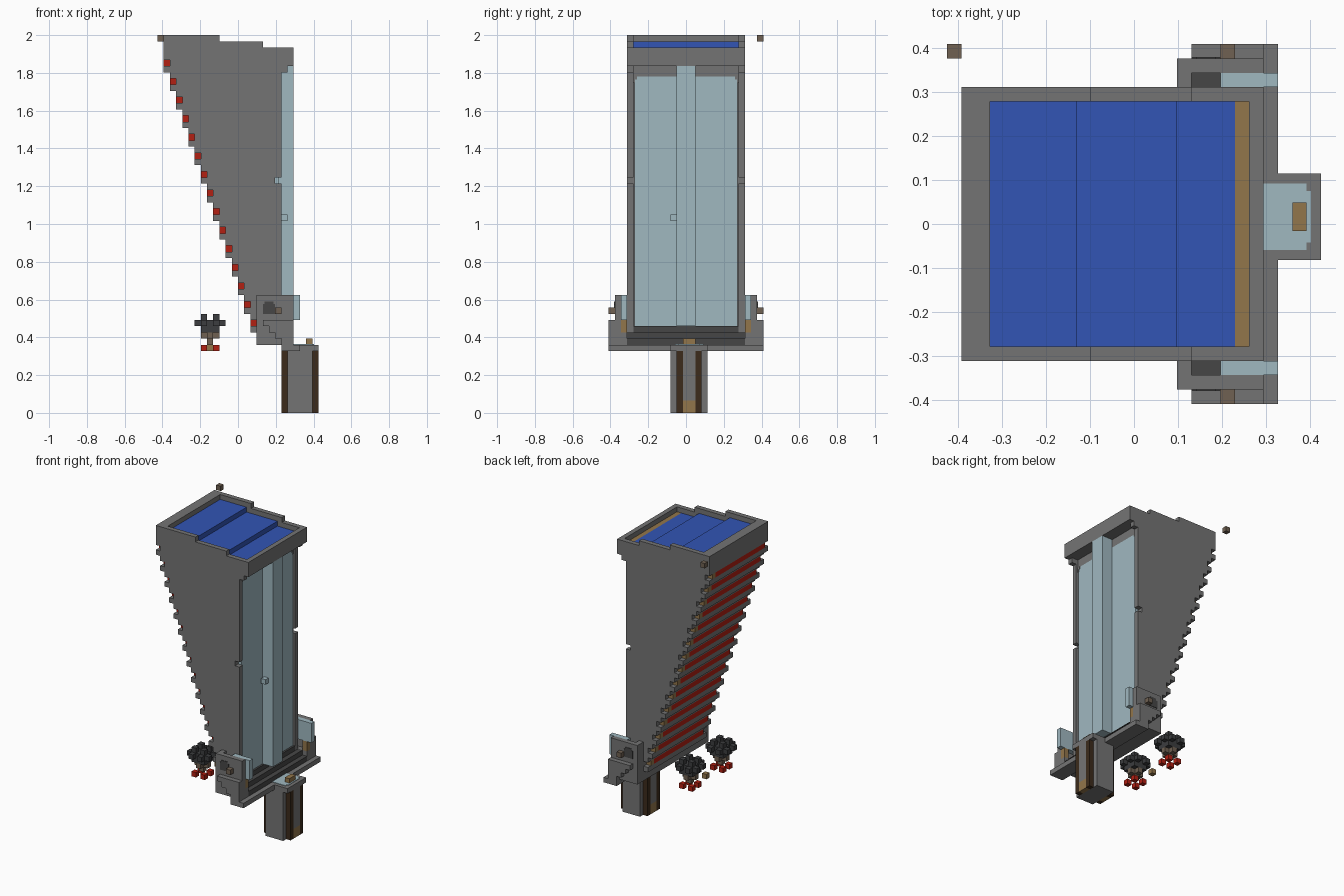
import bpy
import bmesh

cube = bpy.data.objects.get("Cube")
if cube:
    bpy.data.objects.remove(cube, do_unlink=True)

V = 2 / 61           # one block
NX, NY = 26, 25      # footprint in blocks


def material(name, rgb):
    m = bpy.data.materials.new(name)
    m.use_nodes = True
    m.diffuse_color = (*rgb, 1)
    m.node_tree.nodes["Principled BSDF"].inputs["Base Color"].default_value = (*rgb, 1)
    return m


STONE = material("grey stone", (.175, .175, .175))
DARK = material("dark stone", (.062, .062, .062))
IRON = material("iron grey", (.045, .047, .05))
BLUE = material("roof blue", (.032, .09, .46))
GLASS = material("pale glass", (.35, .48, .53))
TAN = material("tan wood", (.29, .18, .07))
BROWN = material("dark brown wood", (.045, .024, .011))
RED = material("red", (.45, .014, .006))
DUST = material("brown grey", (.16, .12, .085))


def finish(bm, name, mat):
    bmesh.ops.recalc_face_normals(bm, faces=bm.faces)
    me = bpy.data.meshes.new(name)
    bm.to_mesh(me)
    bm.free()
    me.materials.append(mat)
    ob = bpy.data.objects.new(name, me)
    bpy.context.collection.objects.link(ob)
    return ob


def point(i, j, k):
    return ((i - NX / 2) * V, (j - NY / 2) * V, k * V)


def boxes(name, mat, *cells):
    """Blocks given as (x0, x1, y0, y1, z0, z1) in block units."""
    bm = bmesh.new()
    for x0, x1, y0, y1, z0, z1 in cells:
        vs = bmesh.ops.create_cube(bm, size=1)["verts"]
        for v in vs:
            v.co = point(x1 if v.co.x > 0 else x0, y1 if v.co.y > 0 else y0,
                         z1 if v.co.z > 0 else z0)
    return finish(bm, name, mat)


def both_sides(name, mat, *cells):
    """Blocks on the -y side, repeated on the +y side."""
    boxes("right_" + name, mat, *cells)
    boxes("left_" + name, mat, *[(a, b, NY - d, NY - c, e, f) for a, b, c, d, e, f in cells])


def prism(name, mat, outline, j0, j1):
    """Side outline in (x, z) blocks, extruded along y."""
    bm = bmesh.new()
    f = bm.faces.new([bm.verts.new(point(i, j0, k)) for i, k in outline])
    new = bmesh.ops.extrude_face_region(bm, geom=[f])["geom"]
    for v in new:
        if isinstance(v, bmesh.types.BMVert):
            v.co.y += (j1 - j0) * V
    return finish(bm, name, mat)


# Overhanging stair outline, notched at each coloured row
STEPS = 15
stair = []
for n in reversed(range(STEPS)):
    x, z = 1 + n, 55 - 3 * n
    stair += [(x, z), (x, z + 1), (x + 1, z + 1), (x + 1, z + 2), (x, z + 2)]
    stair.append((x, z + 3))

# Tower core and the two side walls
prism("tower_core", STONE, stair[:-1] + [(1, 57), (19, 57), (19, 13)], 4, 21)
wall = stair[:-1] + [(1, 61), (10, 61), (10, 60), (17, 60), (17, 59), (22, 59), (22, 56),
                     (21, 56), (21, 55), (20, 55), (20, 38), (19, 38), (19, 37), (20, 37), (20, 13)]
prism("right_wall", STONE, wall, 3, 4)
prism("left_wall", STONE, wall, 21, 22)
boxes("red_rows", RED, *[(1 + n, 2 + n, 4, 20, 56 - 3 * n, 57 - 3 * n) for n in range(STEPS)])
boxes("row_end_blocks", TAN, *[(1 + n, 2 + n, 20, 21, 56 - 3 * n, 57 - 3 * n) for n in range(STEPS)])

# Roof: three stepped panels inside a rim
boxes("roof_panels", BLUE, (3, 9, 4, 21, 57, 60), (9, 16, 4, 21, 57, 59), (16, 20, 4, 21, 57, 58))
boxes("roof_trim", TAN, (20, 21, 4, 21, 57, 58))
boxes("roof_rim", STONE, (1, 3, 4, 21, 57, 61), (21, 22, 4, 21, 56, 59), (19, 21, 4, 21, 56, 57))

# Tall window with a projecting centre rib
boxes("tall_window", GLASS, (19, 19.6, 4.15, 20.85, 14, 54.3))
boxes("window_header", STONE, (19, 19.6, 4, 21, 54.3, 56))
both_sides("window_corner", STONE, (19.6, 19.7, 4, 4.6, 53.8, 54.3), (19.6, 19.7, 4, 4.3, 53.3, 53.8))
boxes("window_rib", GLASS, (19, 22, 11, 14, 14, 56))
boxes("window_tab", GLASS, (20, 21, 10, 11, 31, 32))

# Stepped base and front ledge
boxes("base", STONE, (16, 19, 3, 22, 11, 13), (20, 23, 0, 25, 10, 11))
boxes("base_slope", DARK, (19, 22, 3, 22, 11, 12), (19, 21, 3, 22, 12, 13), (19, 20, 4, 21, 13, 14))

# Side wings
both_sides("wing", STONE, (16, 22, 1, 2, 11, 19), (16, 17, 2, 3, 11, 19), (17, 22, 2, 3, 11, 13))
both_sides("wing_steps", STONE, *[(17 + s, 22, 0, 1, 14 - s, 15 - s) for s in range(4)])
both_sides("wing_fin", GLASS, (19, 23, 2, 3, 15, 19))
both_sides("wing_filling", DARK, (17, 19, 2, 3, 13, 18))
both_sides("wing_opening", DARK, (17, 19, .9, 1, 16, 17.6), (17.3, 18.7, .9, 1, 17.6, 18))
both_sides("wing_knob", DUST, (19, 20, 0, 1, 16, 17))
both_sides("wing_lamp", TAN, (21, 22, 2, 3, 13, 15))

# Pillar in front of the window
boxes("pillar", STONE, (21, 25, 10, 16, 0, 10), (20, 21, 12, 14, 2, 10),
      (25, 26, 12, 14, 2, 10), (20, 26, 10, 16, 10, 11))
boxes("pillar_strips", BROWN, *[(x, x + 1, y, y + 1, 0, 10) for x in (20, 25) for y in (11, 14)])
boxes("pillar_foot_lights", TAN, (20, 21, 12, 14, 0, 2), (25, 26, 12, 14, 0, 2))
boxes("pillar_top_glass", GLASS, (22, 25, 10.7, 15.3, 11, 11.1), (25, 25.3, 11.2, 14.8, 11, 11.1))
boxes("pillar_top_block", TAN, (24, 25, 12, 14, 11, 12))

# Two floating bushes with red feet
for side, cy in (("right", 7), ("left", 17)):
    spread = [(a, b) for a in range(-2, 3) for b in range(-2, 3)]

    def cells(rule, z):
        return [(8 + a, 9 + a, cy + b, cy + b + 1, z, z + 1) for a, b in spread if rule(abs(a), abs(b))]

    boxes(side + "_bush_feet", RED, *cells(lambda a, b: a == b == 1, 10))
    boxes(side + "_bush_stem", DUST, *cells(lambda a, b: a + b == 0, 11),
          *cells(lambda a, b: a + b < 2, 12))
    boxes(side + "_bush_crown", IRON, *cells(lambda a, b: a < 2 and b < 2, 13),
          *cells(lambda a, b: a + b < 4 and a + b != 2, 14), *cells(lambda a, b: a == b == 1, 14),
          *cells(lambda a, b: a == b == 1, 15))

# Loose floating blocks
boxes("low_floating_block", TAN, (8, 9, 12, 13, 10, 11))
boxes("high_floating_block", DUST, (0, 1, 24, 25, 60, 61))
